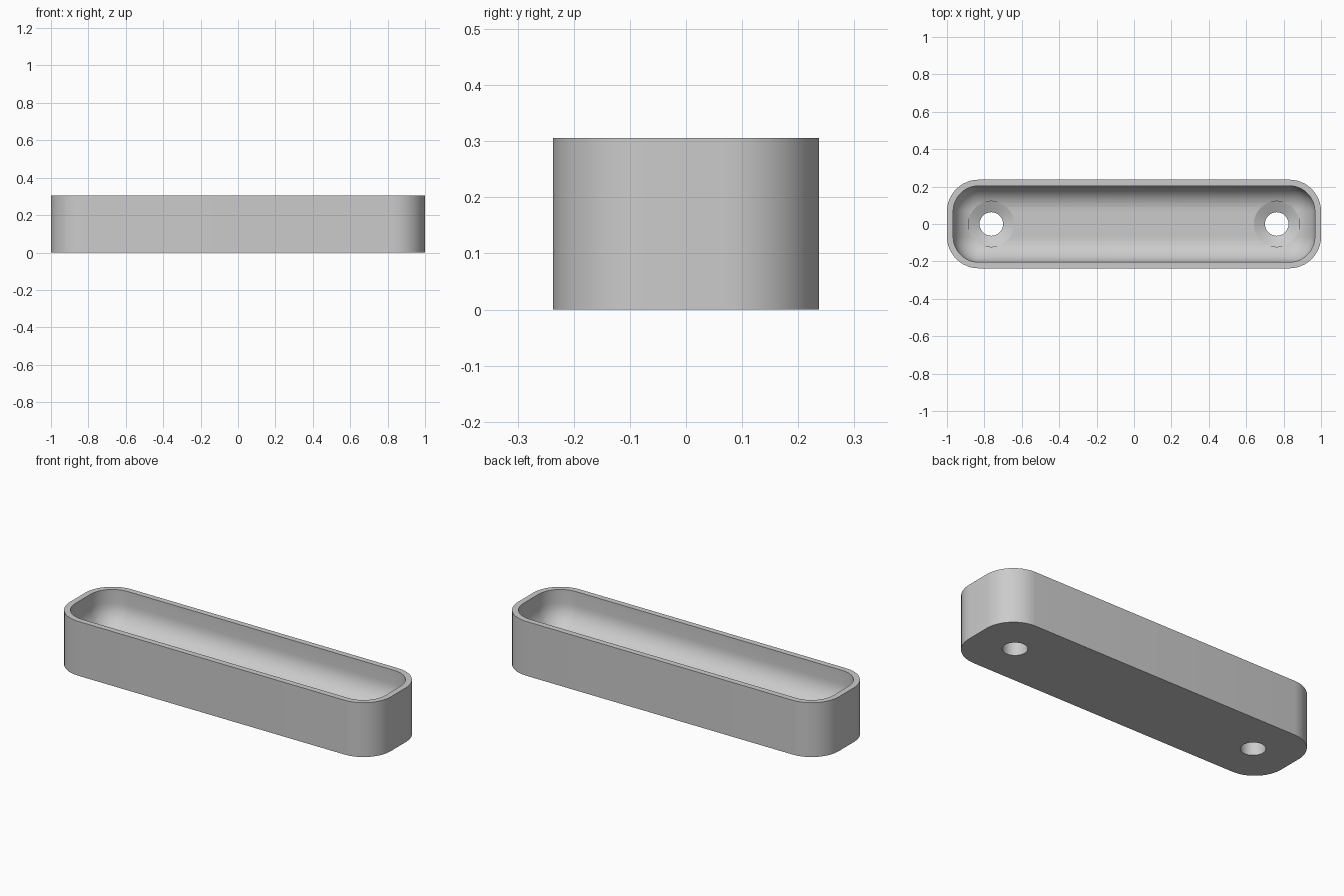
import bpy, bmesh, math

cube = bpy.data.objects.get("Cube")
if cube:
    bpy.data.objects.remove(cube)

HALF_X, HALF_Y, HEIGHT = 1.0, 0.237, 0.306
WALL, CORNER, FLOOR, FILLET = 0.033, 0.17, 0.10, 0.13
HOLE_X, HOLE_R, SINK_R, SINK_DEPTH = 0.763, 0.063, 0.122, 0.027
STEPS = 12

grey = bpy.data.materials.new("satin grey")
grey.use_nodes = True
grey.diffuse_color = (0.6, 0.6, 0.6, 1)
grey.node_tree.nodes["Principled BSDF"].inputs["Base Color"].default_value = (0.6, 0.6, 0.6, 1)


def rounded_ring(bm, inset, z):
    """Rounded rectangle of vertices, inset from the outer outline."""
    r = CORNER - inset
    cx, cy = HALF_X - CORNER, HALF_Y - CORNER
    ring = []
    for q, (sx, sy) in enumerate(((1, 1), (-1, 1), (-1, -1), (1, -1))):
        for i in range(STEPS + 1):
            a = (q + i / STEPS) * math.pi / 2
            ring.append(bm.verts.new((sx * cx + r * math.cos(a), sy * cy + r * math.sin(a), z)))
    return ring


def circle_ring(bm, x, r, z, n=48):
    return [bm.verts.new((x + r * math.cos(math.tau * i / n), r * math.sin(math.tau * i / n), z))
            for i in range(n)]


def loft(name, bm, rings):
    """Skin the rings, cap both ends and make an object."""
    for a, b in zip(rings, rings[1:]):
        for i in range(len(a)):
            j = (i + 1) % len(a)
            bm.faces.new((a[i], a[j], b[j], b[i]))
    bm.faces.new(rings[0][::-1])
    bm.faces.new(rings[-1])
    bmesh.ops.recalc_face_normals(bm, faces=bm.faces)
    mesh = bpy.data.meshes.new(name)
    bm.to_mesh(mesh)
    bm.free()
    mesh.materials.append(grey)
    obj = bpy.data.objects.new(name, mesh)
    bpy.context.collection.objects.link(obj)
    return obj


# Tray: outer wall, flat rim, inner wall and filleted floor
bm = bmesh.new()
profile = [(0, 0), (0, HEIGHT), (WALL, HEIGHT)]
for k in range(11):
    a = k / 10 * math.pi / 2
    profile.append((WALL + FILLET * (1 - math.cos(a)), FLOOR + FILLET * (1 - math.sin(a))))
tray = loft("tray", bm, [rounded_ring(bm, inset, z) for inset, z in profile])

# Countersunk screw holes
bpy.context.view_layer.objects.active = tray
tray.select_set(True)
for side in (-1, 1):
    bm = bmesh.new()
    steps = [(HOLE_R, -0.1), (HOLE_R, FLOOR - SINK_DEPTH), (SINK_R, FLOOR), (SINK_R, HEIGHT + 0.1)]
    cutter = loft("hole_cutter", bm, [circle_ring(bm, side * HOLE_X, r, z) for r, z in steps])
    cutter.hide_render = True
    cut = tray.modifiers.new("screw hole", 'BOOLEAN')
    cut.operation = 'DIFFERENCE'
    cut.solver = 'EXACT'
    cut.object = cutter
    bpy.ops.object.modifier_apply(modifier=cut.name)
    bpy.data.objects.remove(cutter)

bpy.ops.object.shade_smooth_by_angle(angle=math.radians(20))
